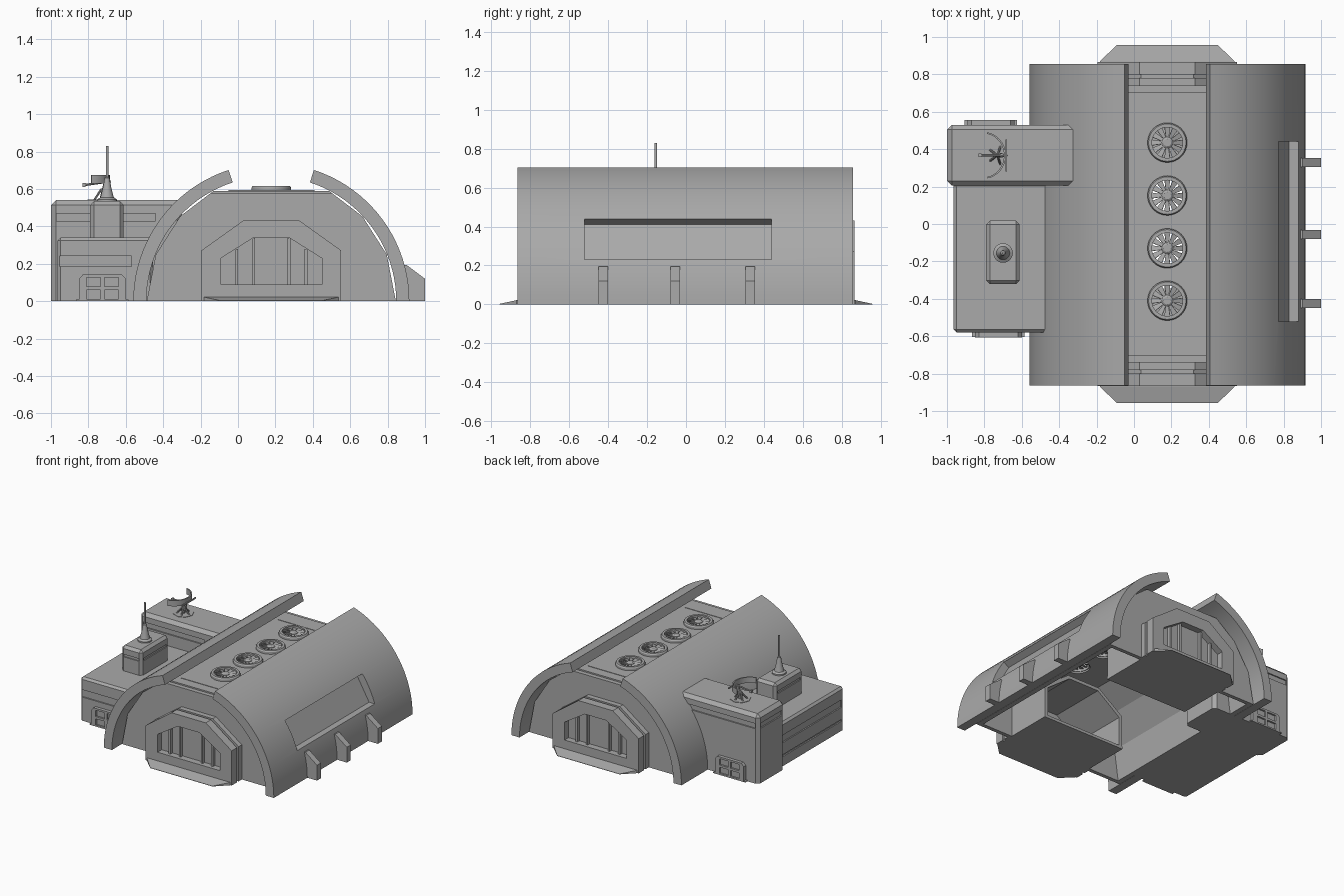
import bpy, bmesh, math
from mathutils import Vector

if "Cube" in bpy.data.objects:
    bpy.data.objects.remove(bpy.data.objects["Cube"], do_unlink=True)

grey = bpy.data.materials.new("concrete_grey")
grey.use_nodes = True
grey.diffuse_color = (0.4, 0.4, 0.4, 1)
grey.node_tree.nodes["Principled BSDF"].inputs["Base Color"].default_value = (0.4, 0.4, 0.4, 1)

CX = 0.178          # centre line of the vault


def finish(name, bm):
    bm.normal_update()
    bmesh.ops.recalc_face_normals(bm, faces=bm.faces)
    mesh = bpy.data.meshes.new(name)
    bm.to_mesh(mesh)
    bm.free()
    mesh.materials.append(grey)
    ob = bpy.data.objects.new(name, mesh)
    bpy.context.collection.objects.link(ob)
    return ob


def prism(name, pts, a, b, axis="Y"):
    """Extrude a flat outline from a to b along an axis."""
    a, b = min(a, b), max(a, b)
    bm = bmesh.new()
    place = (lambda p: (p[0], a, p[1])) if axis == "Y" else (lambda p: (p[0], p[1], a))
    face = bm.faces.new([bm.verts.new(place(p)) for p in pts])
    new = bmesh.ops.extrude_face_region(bm, geom=[face])["geom"]
    move = Vector((0, b - a, 0)) if axis == "Y" else Vector((0, 0, b - a))
    bmesh.ops.translate(bm, vec=move, verts=[v for v in new if isinstance(v, bmesh.types.BMVert)])
    return finish(name, bm)


def box(name, x0, x1, y0, y1, z0, z1, chamfer=0):
    y0, y1 = min(y0, y1), max(y0, y1)
    bm = bmesh.new()
    bmesh.ops.create_cube(bm, size=1)
    for v in bm.verts:
        v.co = (x1 if v.co.x > 0 else x0, y1 if v.co.y > 0 else y0, z1 if v.co.z > 0 else z0)
    if chamfer:
        bm.normal_update()
        edges = [e for e in bm.edges if max(v.co.z for v in e.verts) > z0 + 0.001]
        bmesh.ops.bevel(bm, geom=edges, offset=chamfer, segments=1, affect="EDGES")
    return finish(name, bm)


def lathe(name, x, y, profile, n=20):
    """Stack of rings (radius, z) closed at both ends."""
    bm = bmesh.new()
    rings = [[bm.verts.new((x + r * math.cos(i * math.tau / n), y + r * math.sin(i * math.tau / n), z))
              for i in range(n)] for r, z in profile]
    for lo, hi in zip(rings, rings[1:]):
        for i in range(n):
            bm.faces.new((lo[i], lo[(i + 1) % n], hi[(i + 1) % n], hi[i]))
    bm.faces.new(rings[0])
    bm.faces.new(rings[-1])
    return finish(name, bm)


def rod(name, p, q, r):
    p, q = Vector(p), Vector(q)
    bm = bmesh.new()
    bmesh.ops.create_cone(bm, segments=8, radius1=r, radius2=r, depth=(q - p).length, cap_ends=True)
    ob = finish(name, bm)
    ob.rotation_euler = (q - p).to_track_quat("Z", "Y").to_euler()
    ob.location = (p + q) / 2


def cut(ob, *cutters):
    for c in cutters:
        c.hide_render = True
        mod = ob.modifiers.new("cut", "BOOLEAN")
        mod.operation, mod.solver, mod.object = "DIFFERENCE", "EXACT", c
        with bpy.context.temp_override(object=ob, active_object=ob):
            bpy.ops.object.modifier_apply(modifier=mod.name)
        bpy.data.objects.remove(c, do_unlink=True)


def smooth(ob):
    bpy.ops.object.select_all(action="DESELECT")
    ob.select_set(True)
    bpy.context.view_layer.objects.active = ob
    bpy.ops.object.shade_smooth_by_angle(angle=math.radians(30))


def symmetric(half):
    """Mirror (offset, z) points about the vault centre line."""
    return [(CX + x, z) for x, z in half] + [(CX - x, z) for x, z in reversed(half)]


# Two curved roof shells, open along the ridge
def arc(radius, side, n=20):
    return [(CX + side * radius * math.cos(math.radians(72) * i / n),
             radius * math.sin(math.radians(72) * i / n)) for i in range(n + 1)]


for side, label in ((1, "left"), (-1, "right")):
    shell = prism(label + "_roof_shell", arc(0.738, side) + arc(0.668, side)[::-1], -0.864, 0.856)
    if side == 1:       # long sunken panel
        cut(shell, prism("cutter", [(0.726, 0.41), (0.83, 0.23), (0.95, 0.23), (0.95, 0.5), (0.8, 0.455)],
                         -0.52, 0.44))
    smooth(shell)

# Buttresses
for y in (-0.425, -0.055, 0.33):
    prism("buttress", [(0.87, 0), (1, 0), (1, 0.12), (0.9, 0.195), (0.865, 0.195)], y - 0.024, y + 0.024)


# Hollow hall under the shells
def vault(radius, base):
    ring = [(radius * math.cos(math.radians(a)), radius * math.sin(math.radians(a))) for a in (22, 43, 62.5)]
    return symmetric([(radius, base)] + ring)


hall = prism("hall", vault(0.666, 0), -0.74, 0.74)
cut(hall, prism("cutter", vault(0.64, -0.1), -0.71, 0.71))
fan_rows = (0.435, 0.152, -0.13, -0.41)
for y in fan_rows:
    cut(hall, lathe("cutter", CX, y, [(0.088, 0.5), (0.088, 0.7)], 32))


def gateway(w, h, base=0.0):
    return symmetric([(w, base), (w, h * 0.63), (w * 0.4, h)])


for s, label in ((-1, "front"), (1, "back")):
    cut(hall, box("cutter", -0.4, 0.8, s * 0.705, s * 0.8, 0.58, 0.7))
    box(label + "_roof_strip", CX - 0.23, CX + 0.23, s * 0.57, s * 0.63, 0.58, 0.594)
    # Stepped portal and vestibule, hollow behind the gate
    opening = symmetric([(0.27, 0.09), (0.27, 0.23), (0.095, 0.34)])
    cut(hall, prism("cutter", gateway(0.33, 0.395, -0.1), s * 0.6, s * 0.8))
    for part, w, h, a, b in (("frame", 0.373, 0.432, 0.8, 0.866), ("neck", 0.35, 0.414, 0.775, 0.802),
                             ("collar", 0.373, 0.432, 0.735, 0.78), ("vestibule", 0.358, 0.42, 0.345, 0.738)):
        piece = prism(label + "_portal_" + part, gateway(w, h), s * a, s * b)
        hole = opening if part == "frame" else gateway(0.33, 0.395, -0.1)
        cut(piece, prism("cutter", hole, s * 0.3, s * 0.95))
    # Gate leaves and mullions
    prism(label + "_gate", opening, s * 0.8, s * 0.815)
    for x, top in ((0.095, 0.338), (0.185, 0.28)):
        for m in (-1, 1):
            box(label + "_gate_mullion", CX + m * x - 0.008, CX + m * x + 0.008,
                s * 0.81, s * 0.84, 0.09, top)
    # Apron slab and sloping ramp
    box(label + "_apron", CX - 0.36, CX + 0.36, s * 0.345, s * 0.87, 0, 0.022)
    ramp = prism(label + "_ramp", [(CX - 0.36, s * 0.87), (CX + 0.36, s * 0.87),
                                   (CX + 0.27, s * 0.957), (CX - 0.27, s * 0.957)], 0, 0.022, "Z")
    for v in ramp.data.vertices:
        if abs(v.co.y) > 0.95 and v.co.z > 0.01:
            v.co.z = 0.003

# Roof fans
for y in fan_rows:
    ring = lathe("fan_ring", CX, y, [(0.106, 0.58), (0.106, 0.607), (0.1, 0.616), (0.088, 0.616)], 32)
    cut(ring, lathe("cutter", CX, y, [(0.082, 0.5), (0.082, 0.7)], 32))
    smooth(ring)
    smooth(lathe("fan_hub", CX, y, [(0.03, 0.585), (0.03, 0.607), (0.02, 0.614)]))
    for i in range(12):
        blade = prism("fan_blade", [(0.022, -0.007), (0.086, -0.016), (0.086, 0.016), (0.022, 0.007)],
                      -0.003, 0.003, "Z")
        blade.location = (CX, y, 0.6)
        blade.rotation_euler = (0.25, 0, i * math.tau / 12)

# Annex: low block and tall block with grooves
low = box("low_annex", -0.965, -0.455, -0.58, 0.22, 0, 0.34, 0.016)
cut(low, box("cutter", -0.955, -0.57, -0.6, -0.57, 0.185, 0.243),
    box("cutter", -1, -0.955, -0.55, 0.18, 0.185, 0.243),
    box("cutter", -1, -0.955, -0.55, 0.18, 0.075, 0.09))
tall = box("tall_annex", -1, -0.3, 0.205, 0.53, 0, 0.54, 0.026)
cut(tall, box("cutter", -0.97, -0.44, 0.19, 0.215, 0.43, 0.47),
    box("cutter", -0.97, -0.36, 0.52, 0.55, 0.43, 0.47),
    box("cutter", -1.1, -0.99, 0.235, 0.5, 0.43, 0.47))

# Annex doors with four panes
for label, x, wall, s in (("front", -0.725, -0.57, -1), ("back", -0.765, 0.52, 1)):
    outline = [(x - 0.125, 0), (x + 0.125, 0), (x + 0.125, 0.12), (x + 0.105, 0.142),
               (x - 0.105, 0.142), (x - 0.125, 0.12)]
    door = prism(label + "_annex_door", outline, wall, wall + s * 0.036)
    for px in (x - 0.048, x + 0.048):
        for z0, z1 in ((0.012, 0.06), (0.078, 0.127)):
            cut(door, box("cutter", px - 0.038, px + 0.038, wall + s * 0.022, wall + s * 0.06, z0, z1))
    box(label + "_door_step", x - 0.14, x + 0.14, wall, wall + s * 0.035, 0, 0.008)

# Mast house and mast
house = box("mast_house", -0.79, -0.612, -0.322, 0.018, 0.33, 0.535, 0.02)
cut(house, box("cutter", -0.77, -0.632, -0.34, -0.314, 0.45, 0.47),
    box("cutter", -0.82, -0.782, -0.29, -0.01, 0.45, 0.47),
    box("cutter", -0.62, -0.59, -0.29, -0.01, 0.45, 0.47))
smooth(lathe("mast", -0.7, -0.155, [(0.052, 0.53), (0.052, 0.545), (0.036, 0.555), (0.022, 0.61), (0.013, 0.66),
                                    (0.007, 0.665), (0.007, 0.83)]))

# Dish antenna on a splayed stand
DX, DY = -0.73, 0.367
curve = [(math.cos(math.radians(a)), math.sin(math.radians(a))) for a in range(-80, 81, 10)]
dish = prism("antenna_dish", [(-0.805 + 0.12 * c, DY + 0.125 * d) for c, d in curve]
             + [(-0.805 + 0.11 * c, DY + 0.117 * d) for c, d in reversed(curve)], 0.63, 0.675, "Z")
smooth(dish)
rod("antenna_feed", (-0.83, DY, 0.62), (-0.69, DY, 0.64), 0.006)
box("antenna_horn", -0.832, -0.815, DY - 0.01, DY + 0.01, 0.612, 0.632)
box("antenna_bar", -0.688, -0.68, DY - 0.085, DY + 0.085, 0.635, 0.645)
rod("antenna_post", (DX, DY, 0.54), (-0.705, DY, 0.64), 0.012)
for i in range(5):
    a = i * math.tau / 5
    rod("antenna_leg", (DX, DY, 0.6), (DX + 0.05 * math.cos(a), DY + 0.05 * math.sin(a), 0.538), 0.006)
lathe("antenna_base", DX, DY, [(0.075, 0.535), (0.075, 0.543)], 8)
